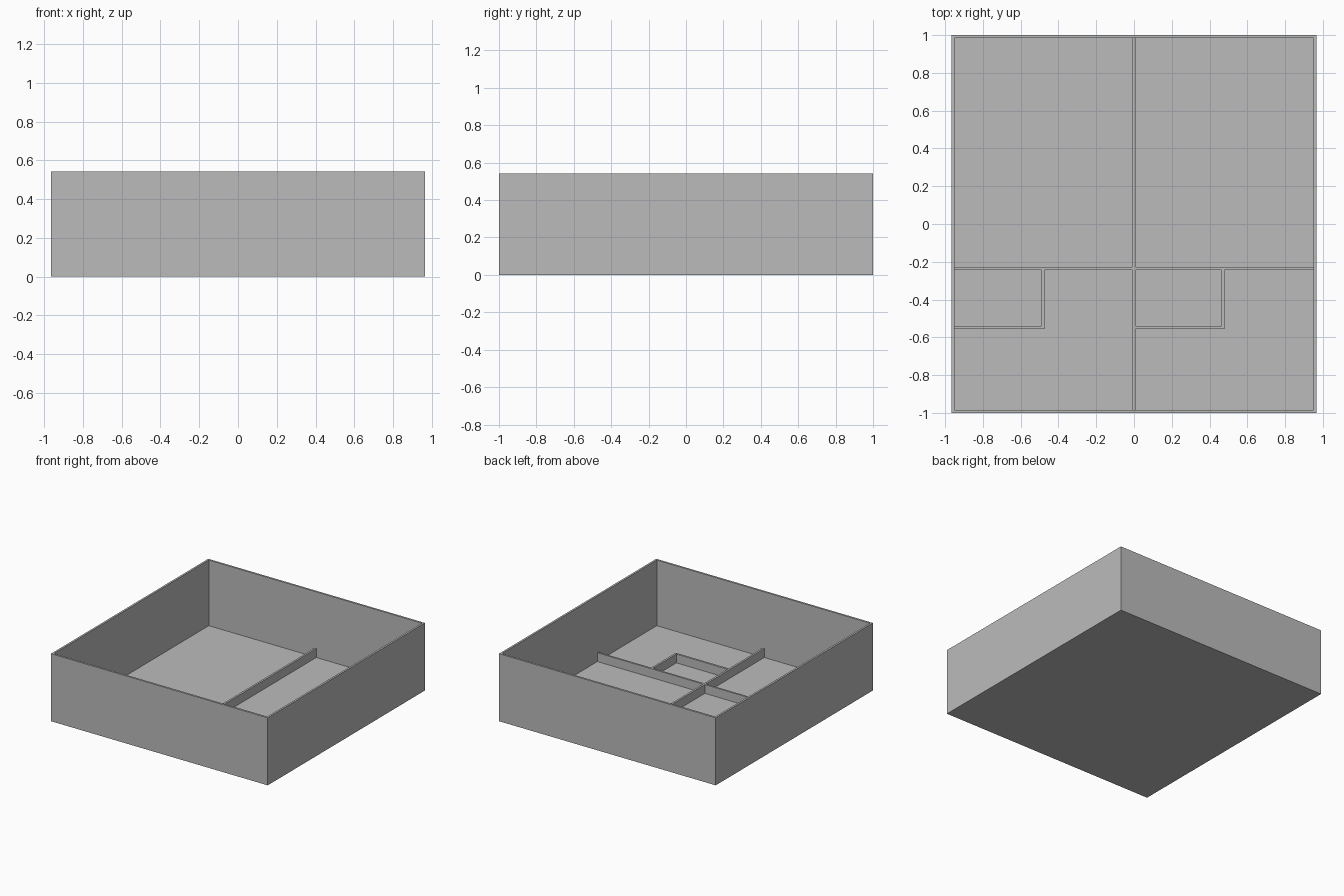
import bpy, bmesh
from mathutils import Matrix, Vector

cube = bpy.data.objects.get("Cube")
if cube:
    bpy.data.objects.remove(cube, do_unlink=True)

# Overall sizes
HALF_X, HALF_Y, HEIGHT = 0.965, 1.0, 0.543
WALL = 0.016
FLOOR = 0.015
PARTITION_TOP = 0.086
IN_X, IN_Y = HALF_X - WALL, HALF_Y - WALL

grey = bpy.data.materials.new("plain grey")
grey.use_nodes = True
grey.diffuse_color = (0.5, 0.5, 0.5, 1)
grey.node_tree.nodes["Principled BSDF"].inputs["Base Color"].default_value = (0.5, 0.5, 0.5, 1)


def box_mesh(x0, x1, y0, y1, z0, z1):
    bm = bmesh.new()
    size = Vector((x1 - x0, y1 - y0, z1 - z0))
    mid = Vector((x0 + x1, y0 + y1, z0 + z1)) / 2
    bmesh.ops.create_cube(bm, size=1, matrix=Matrix.LocRotScale(mid, None, size))
    return bm


def finish(name, bm):
    mesh = bpy.data.meshes.new(name)
    bm.to_mesh(mesh)
    bm.free()
    mesh.materials.append(grey)
    obj = bpy.data.objects.new(name, mesh)
    bpy.context.collection.objects.link(obj)


def partition(name, x0, x1, y0, y1):
    finish(name, box_mesh(x0, x1, y0, y1, FLOOR, PARTITION_TOP))


# Open tray: outer walls and floor, hollowed from the top face
bm = box_mesh(-HALF_X, HALF_X, -HALF_Y, HALF_Y, 0, HEIGHT)
bm.normal_update()
top = max(bm.faces, key=lambda f: f.calc_center_median().z)
bmesh.ops.inset_region(bm, faces=[top], thickness=WALL, use_even_offset=True)
well = bmesh.ops.extrude_discrete_faces(bm, faces=[top])["faces"][0]
bmesh.ops.translate(bm, verts=well.verts[:], vec=(0, 0, FLOOR - HEIGHT))
finish("outer_walls_and_floor", bm)

# Long middle partition from front to back
H = WALL / 2
partition("middle_partition", -H, H, -IN_Y, IN_Y)

# Cross partition, one half on each side of the middle
CROSS_BACK, CROSS_FRONT = -0.228, -0.243
partition("cross_partition_right", -IN_X, -H, CROSS_FRONT, CROSS_BACK)
partition("cross_partition_left", H, IN_X, CROSS_FRONT, CROSS_BACK)

# Two small rooms, each closed by a front wall and a side wall
ROOM_BACK, ROOM_FRONT = -0.54, -0.556
for side, start, end in (("right", -IN_X, -0.473), ("left", H, 0.48)):
    partition("small_room_front_" + side, start, end, ROOM_FRONT, ROOM_BACK)
    partition("small_room_side_" + side, end - WALL, end, ROOM_BACK, CROSS_FRONT)
